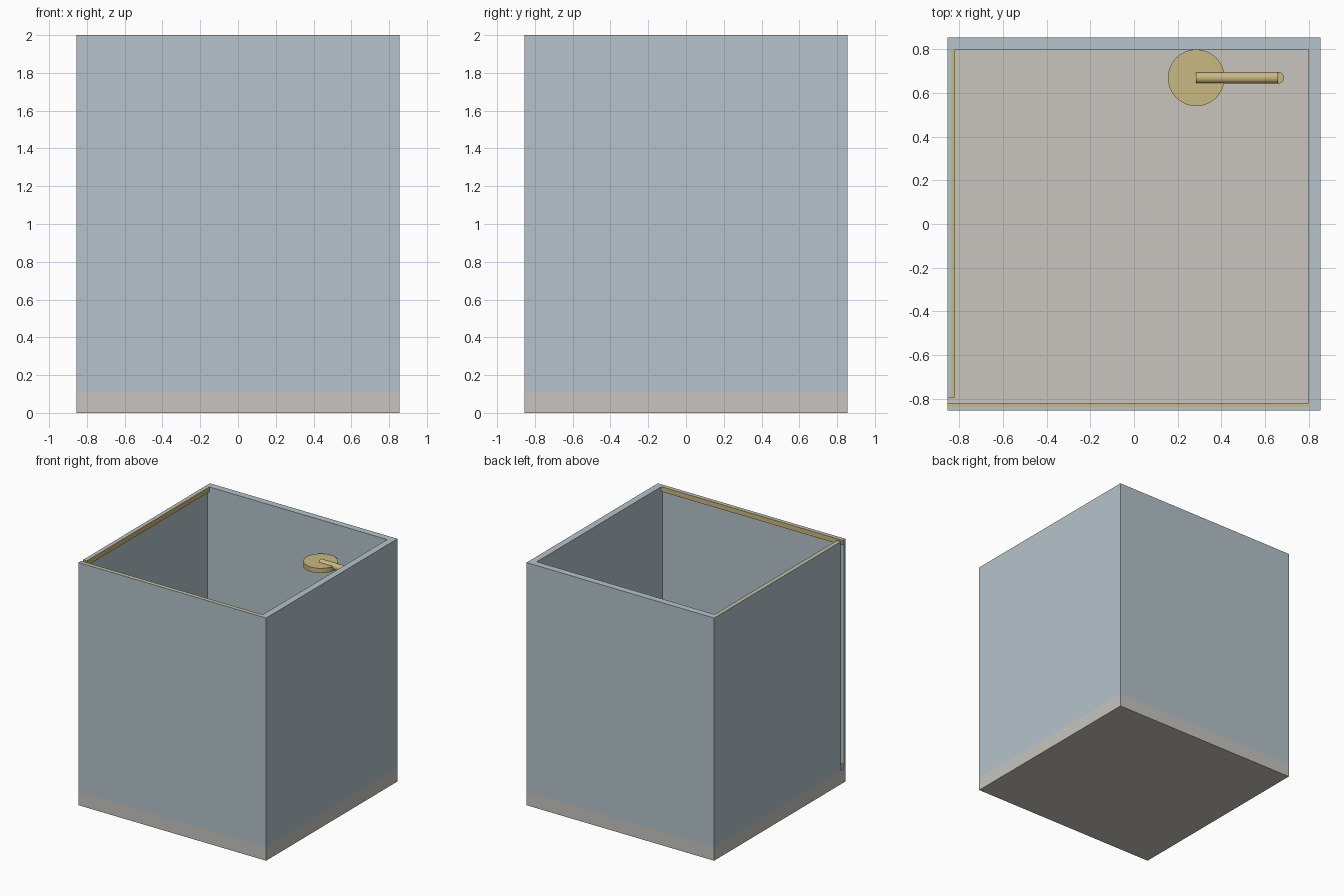
import bpy
import math
from mathutils import Vector

if "Cube" in bpy.data.objects:
    bpy.data.objects.remove(bpy.data.objects["Cube"], do_unlink=True)


def make_material(name, rgb):
    mat = bpy.data.materials.new(name)
    mat.use_nodes = True
    colour = (*rgb, 1.0)
    mat.diffuse_color = colour
    mat.node_tree.nodes["Principled BSDF"].inputs["Base Color"].default_value = colour
    return mat


BLUE = make_material("pale_blue", (0.46, 0.55, 0.59))
STONE = make_material("warm_grey", (0.58, 0.56, 0.52))
BRASS = make_material("brass", (0.58, 0.48, 0.22))


def box(name, low, high, mat):
    low, high = Vector(low), Vector(high)
    bpy.ops.mesh.primitive_cube_add(size=1, location=(low + high) / 2)
    obj = bpy.context.object
    obj.name = name
    obj.scale = high - low
    bpy.ops.object.transform_apply(location=False, rotation=False, scale=True)
    obj.data.materials.append(mat)
    return obj


def rod(name, start, end, radius, mat, sides=24):
    start, end = Vector(start), Vector(end)
    axis = end - start
    bpy.ops.mesh.primitive_cylinder_add(
        vertices=sides, radius=radius, depth=axis.length, location=(start + end) / 2,
        rotation=axis.to_track_quat("Z", "Y").to_euler())
    obj = bpy.context.object
    obj.name = name
    obj.data.materials.append(mat)
    bpy.ops.object.shade_smooth_by_angle(angle=math.radians(40))
    return obj


HALF = 0.855     # outer half width
INNER = 0.8      # inner face of the solid walls
FLOOR = 0.11     # top of the tray
TOP = 2.0
GLASS = 0.837    # inner face of the glass panes
RAIL = 0.82      # inner face of the brass rails
RAIL_H = 0.04
END = -0.795     # front end of the side pane

# Tray and the two solid walls
box("shower_tray", (-HALF, -HALF, 0), (HALF, HALF, FLOOR), STONE)
box("left_wall", (INNER, -HALF, FLOOR), (HALF, HALF, TOP), BLUE)
box("back_wall", (-HALF, INNER, FLOOR), (INNER, HALF, TOP), BLUE)

# Glass panes
box("front_pane", (-HALF, -HALF, FLOOR), (INNER, -GLASS, TOP), BLUE)
box("right_pane", (-HALF, END, FLOOR), (-GLASS, INNER, TOP), BLUE)

# Brass rails along the top and bottom of both panes
for label, z in (("bottom", FLOOR), ("top", TOP - RAIL_H)):
    box("front_%s_rail" % label, (-HALF, -GLASS, z), (INNER, -RAIL, z + RAIL_H), BRASS)
    box("right_%s_rail" % label, (-GLASS, END, z), (-RAIL, INNER, z + RAIL_H), BRASS)

# Shower head, arm and riser pipe
head_x, pipe_x, pipe_y, arm_z = 0.285, 0.66, 0.67, 1.725
rod("shower_head", (head_x, pipe_y, 1.695), (head_x, pipe_y, 1.735), 0.13, BRASS, 32)
rod("shower_arm", (head_x, pipe_y, arm_z), (pipe_x, pipe_y, arm_z), 0.027, BRASS)
rod("riser_pipe", (pipe_x, pipe_y, FLOOR), (pipe_x, pipe_y, arm_z), 0.027, BRASS)
